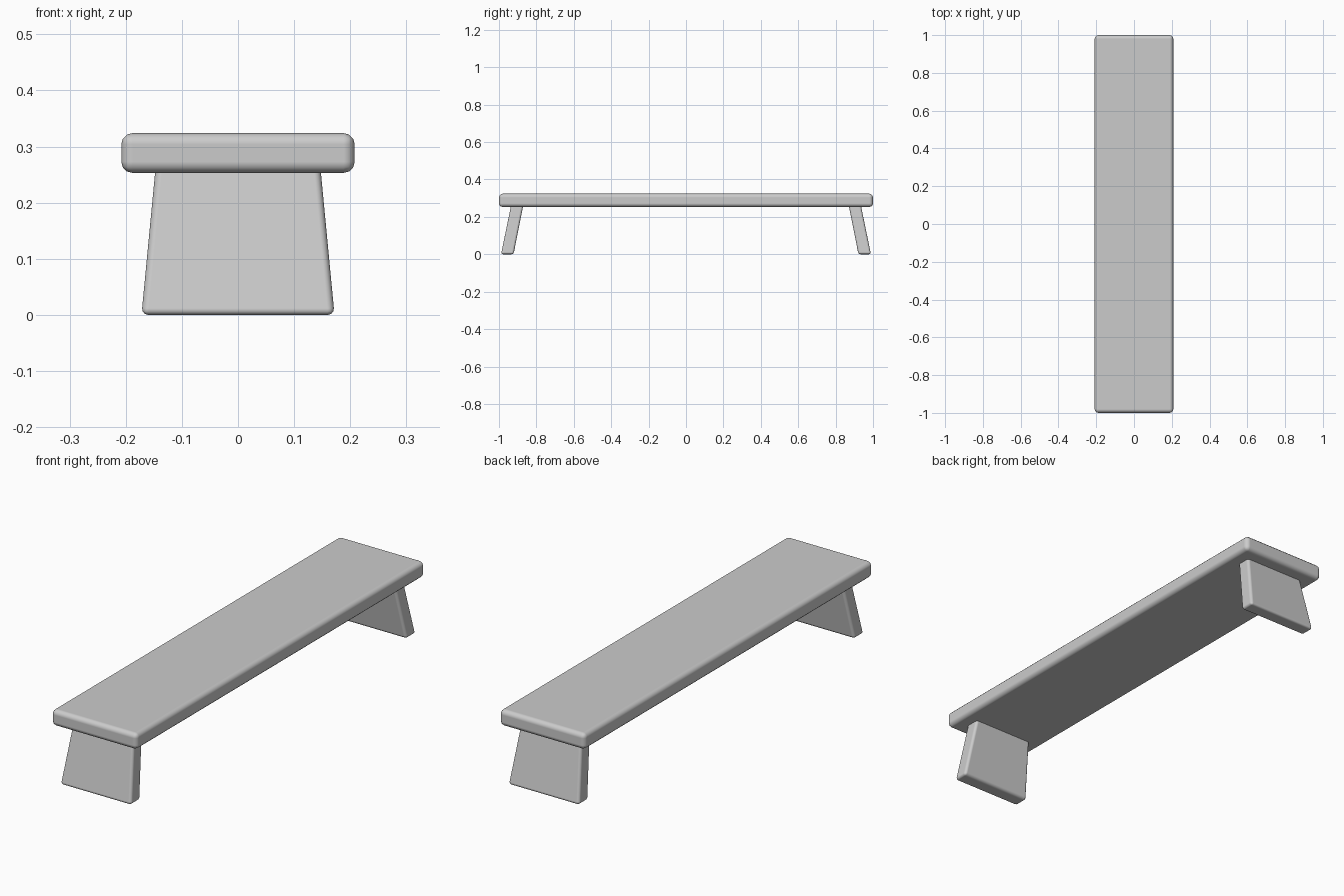
import bpy, bmesh

if "Cube" in bpy.data.objects:
    bpy.data.objects.remove(bpy.data.objects["Cube"])


def rounded_block(name, bottom, top, z0, z1, radius, segments):
    """Tapered block; bottom and top are (half width, y min, y max)."""
    bm = bmesh.new()
    rings = []
    for (hx, ya, yb), z in ((bottom, z0), (top, z1)):
        corners = ((-hx, ya), (hx, ya), (hx, yb), (-hx, yb))
        rings.append([bm.verts.new((x, y, z)) for x, y in corners])
    low, high = rings
    bm.faces.new(low[::-1])
    bm.faces.new(high)
    for i in range(4):
        j = (i + 1) % 4
        bm.faces.new((low[i], low[j], high[j], high[i]))
    bmesh.ops.recalc_face_normals(bm, faces=bm.faces[:])
    mesh = bpy.data.meshes.new(name)
    bm.to_mesh(mesh)
    bm.free()
    obj = bpy.data.objects.new(name, mesh)
    bpy.context.collection.objects.link(obj)

    # Softened edges
    bevel = obj.modifiers.new("rounded_edges", "BEVEL")
    bevel.width = radius
    bevel.segments = segments
    bevel.limit_method = "NONE"
    bevel.harden_normals = True
    for poly in mesh.polygons:
        poly.use_smooth = True
    return obj


# Long plank seat
seat = (0.208, -1.0, 1.0)
rounded_block("seat", seat, seat, 0.253, 0.324, 0.02, 3)

# Splayed, tapered slab legs, with tops let slightly into the seat
rounded_block("front_leg", (0.172, -0.989, -0.922), (0.146, -0.933, -0.868),
              0.0, 0.272, 0.012, 3)
rounded_block("back_leg", (0.172, 0.922, 0.989), (0.146, 0.868, 0.933),
              0.0, 0.272, 0.012, 3)
